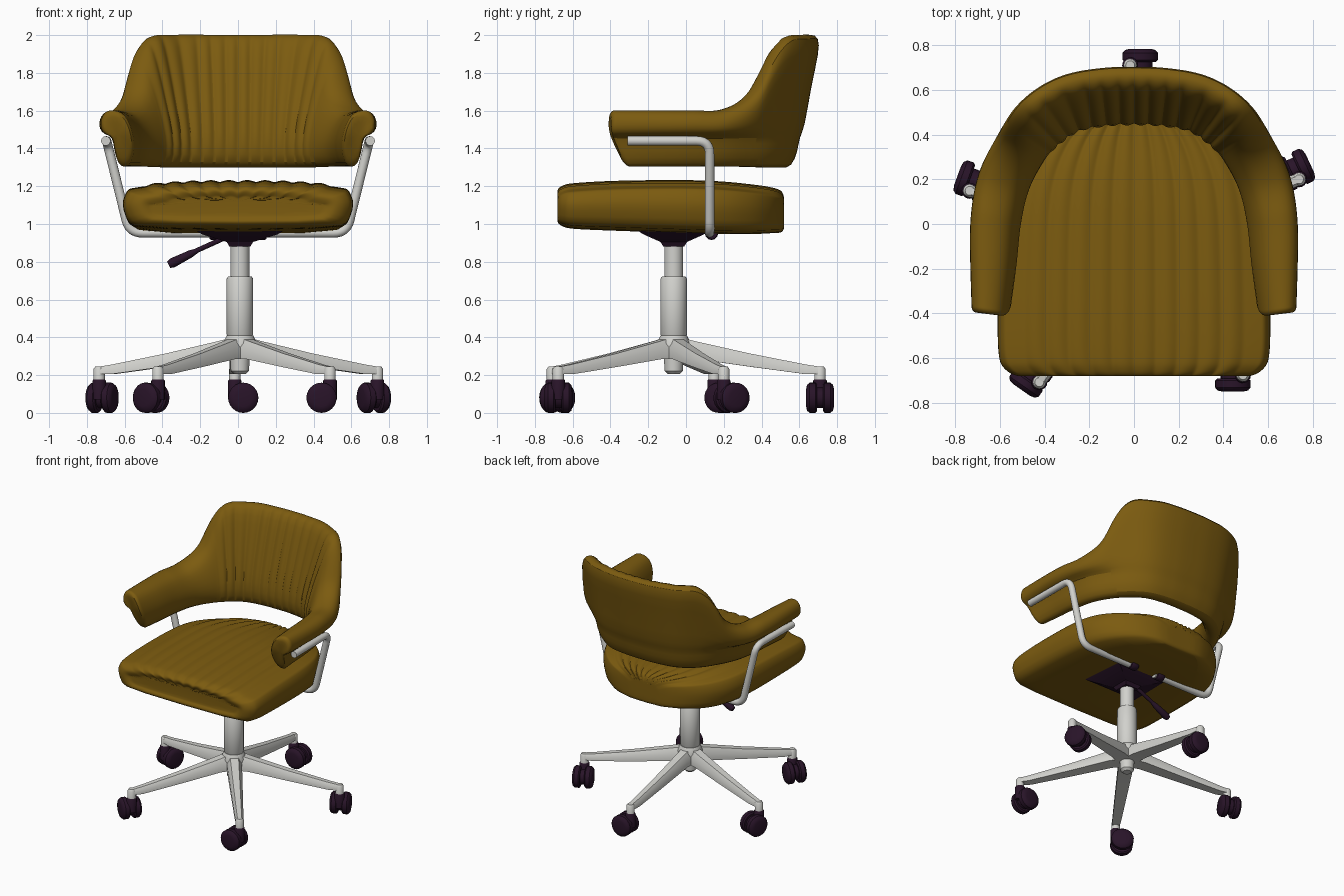
import bpy, bmesh, math
from mathutils import Vector

cube = bpy.data.objects.get("Cube")
if cube:
    bpy.data.objects.remove(cube)


def material(name, rgb):
    m = bpy.data.materials.new(name)
    m.use_nodes = True
    m.diffuse_color = (*rgb, 1)
    node = m.node_tree.nodes["Principled BSDF"]
    node.inputs["Base Color"].default_value = (*rgb, 1)
    node.inputs["Roughness"].default_value = 0.6
    return m


MUSTARD = material("mustard upholstery", (0.2, 0.105, 0.005))
GREY = material("light grey metal", (0.64, 0.64, 0.61))
PLUM = material("dark plum plastic", (0.022, 0.007, 0.022))


def finish(obj, mat, angle=40):
    obj.data.materials.append(mat)
    bpy.ops.object.select_all(action='DESELECT')
    obj.select_set(True)
    bpy.context.view_layer.objects.active = obj
    bpy.ops.object.shade_smooth_by_angle(angle=math.radians(angle))
    return obj


def loft(name, rings, mat, subdiv=0, angle=40):
    """Skin closed rings in order and cap both ends."""
    bm = bmesh.new()
    loops = [[bm.verts.new(p) for p in ring] for ring in rings]
    n = len(loops[0])
    for a, b in zip(loops, loops[1:]):
        for i in range(n):
            j = (i + 1) % n
            bm.faces.new((a[i], a[j], b[j], b[i]))
    bm.faces.new(loops[0])
    bm.faces.new(loops[-1])
    bmesh.ops.recalc_face_normals(bm, faces=bm.faces)
    mesh = bpy.data.meshes.new(name)
    bm.to_mesh(mesh)
    bm.free()
    obj = bpy.data.objects.new(name, mesh)
    bpy.context.collection.objects.link(obj)
    finish(obj, mat, angle)
    if subdiv:
        obj.modifiers.new("soften", 'SUBSURF').levels = subdiv
        obj.modifiers["soften"].render_levels = subdiv
    return obj


def turned(name, profile, mat, center, axis=(0, 0, 1), sides=28):
    """Lathe a (radius, height) profile about an axis through center."""
    rot = Vector((0, 0, 1)).rotation_difference(Vector(axis))
    c = Vector(center)
    steps = [2 * math.pi * k / sides for k in range(sides)]
    rings = [[c + rot @ Vector((r * math.cos(a), r * math.sin(a), h)) for a in steps]
             for r, h in profile]
    return loft(name, rings, mat)


def spline(rows, n):
    """Catmull-Rom samples through rows of numbers, n per segment."""
    out = []
    for i in range(len(rows) - 1):
        p = [rows[max(i - 1, 0)], rows[i], rows[i + 1], rows[min(i + 2, len(rows) - 1)]]
        for k in range(n):
            t = k / n
            out.append([0.5 * (2 * b + (c - a) * t + (2 * a - 5 * b + 4 * c - d) * t * t
                               + (3 * b - a - 3 * c + d) * t ** 3) for a, b, c, d in zip(*p)])
    return out + [list(rows[-1])]


def tube(name, pts, radius, mat, fillet=0.07):
    """Round tube along a path with rounded corners."""
    pts = [Vector(p) for p in pts]
    path = [pts[0]]
    for a, b, c in zip(pts, pts[1:], pts[2:]):
        s, e = b + (a - b).normalized() * fillet, b + (c - b).normalized() * fillet
        path += [s.lerp(b, t / 7).lerp(b.lerp(e, t / 7), t / 7) for t in range(8)]
    path.append(pts[-1])
    rings = []
    for i, p in enumerate(path):
        d = (path[min(i + 1, len(path) - 1)] - path[max(i - 1, 0)]).normalized()
        u = d.cross(Vector((0.3, 0.6, 0.74))).normalized()
        v = d.cross(u)
        rings.append([p + radius * (u * math.cos(k * math.pi / 8) + v * math.sin(k * math.pi / 8))
                      for k in range(16)])
    return loft(name, rings, mat)


# Back and arms: one padded shell swept around the seat.
# Sections are (outward offset, height), from bottom up the inside and down the outside.
ARM = [(.07, 1.30), (.02, 1.315), (-.005, 1.40), (.005, 1.47), (.03, 1.53), (.065, 1.58),
       (.12, 1.60), (.17, 1.605), (.215, 1.59), (.238, 1.55), (.238, 1.505), (.21, 1.472),
       (.15, 1.465), (.145, 1.39), (.11, 1.31)]
BACK = [(.05, 1.295), (.0, 1.315), (-.01, 1.42), (.02, 1.55), (.07, 1.72), (.125, 1.89),
        (.165, 1.985), (.205, 2.008), (.25, 1.99), (.25, 1.91), (.205, 1.72), (.172, 1.50),
        (.145, 1.462), (.138, 1.39), (.105, 1.30)]
# Half plan: x, y, blend from arm to back, width factor
HALF = [(.55, -.40, 0, .75), (.525, -.2, 0, .88), (.505, 0, 0, .96), (.47, .15, .02, 1),
        (.41, .27, .3, 1), (.345, .36, .92, 1), (.25, .425, 1, 1), (.125, .45, 1, 1),
        (0, .455, 1, 1)]
PER = 12
plan = spline([(-x, y, w, k) for x, y, w, k in HALF] + HALF[-2::-1], PER)
rings = []
for i, (x, y, w, k) in enumerate(plan):
    a, b = plan[max(i - 1, 0)], plan[min(i + 1, len(plan) - 1)]
    nrm = Vector((a[1] - b[1], b[0] - a[0])).normalized()
    rib = 0.014 * abs(math.sin(2 * math.pi * i / PER)) * max(0, min(1, 2.5 * w - 1.3))
    front = max(0, min(1, -y / 0.4))
    ring = []
    for j, ((u0, z0), (u1, z1)) in enumerate(zip(ARM, BACK)):
        u, z = k * (u0 + (u1 - u0) * w), z0 + (z1 - z0) * w
        if 1 < j < 7:
            u -= rib
        slope = 0.45 * max(0, 1.5 - z) * front
        ring.append(Vector((x + nrm.x * u, y + nrm.y * u + slope, z)))
    rings.append(ring)


def arm_end(ring):
    """Rounded closing rings for an arm tip."""
    mid = sum(ring, Vector()) / len(ring)
    return [[mid.lerp(p, f) + Vector((0, d, 0)) for p in ring]
            for f, d in ((.6, -.025), (.88, -.022))]


rings = arm_end(rings[0]) + rings + arm_end(rings[-1])[::-1]
loft("back_and_arms", rings, MUSTARD, subdiv=1, angle=60)

# Seat cushion: ribbed sections swept front to back (y, half width, bottom, top)
ROWS = [(-.665, .46, 1.04, 1.14), (-.68, .52, 1.01, 1.175), (-.65, .58, .985, 1.2),
        (-.58, .61, .972, 1.213), (-.35, .613, .962, 1.225), (0, .60, .95, 1.228),
        (.2, .56, .945, 1.22), (.35, .47, .945, 1.205), (.45, .35, .95, 1.19),
        (.505, .22, .955, 1.17), (.52, .12, .98, 1.13)]
EDGE = [(1.0, .62), (.99, .42), (.945, .14), (.89, 0)]
rings = []
for y, hw, lo, hi in spline(ROWS, 4):
    ring = []
    for i in range(-42, 43):
        s = i / 44
        rib = 0.012 * (abs(math.sin(math.pi * i / 7)) - 0.6) if abs(i) <= 35 else -.007
        ring.append((s * hw, y, hi - .04 * abs(s) ** 3 + rib))
    ring += [(s * hw, y, lo + (hi - lo) * f) for s, f in EDGE]
    ring += [(-s * hw, y, lo + (hi - lo) * f) for s, f in EDGE[::-1]]
    rings.append(ring)
loft("seat_cushion", rings, MUSTARD, subdiv=1, angle=60)

# Arm supports and the brackets that hold them under the seat
for side, sx in (("left", 1), ("right", -1)):
    tube(side + "_arm_support", [(sx * .08, .125, .953), (sx * .575, .125, .953),
                                 (sx * .695, .125, 1.44), (sx * .70, -.31, 1.44)], .025, GREY)
    turned(side + "_support_bracket", [(.03, -.03), (.035, -.02), (.035, .02), (.03, .03)],
           PLUM, (sx * .12, .135, .95), (1, 0, 0), 12)

# Column and hub
CX, CY = 0.01, -0.065
turned("gas_lift", [(.05, .70), (.05, .91)], GREY, (CX, CY, 0))
turned("column_sleeve", [(.062, .40), (.07, .415), (.07, .71), (.062, .722)], GREY, (CX, CY, 0))
turned("base_hub", [(.03, .205), (.048, .222), (.052, .29), (.085, .30), (.09, .37), (.07, .41)],
       GREY, (CX, CY, 0))

# Tilt mechanism and lever
corners = ((1, 1), (-1, 1), (-1, -1), (1, -1))
loft("tilt_mechanism", [[(CX + a * hx, CY + b * hy, z) for a, b in corners]
                        for hx, hy, z in ((.055, .055, .88), (.07, .07, .905),
                                          (.20, .16, .945), (.24, .20, .97))], PLUM, angle=20)
tube("height_lever", [(-.04, -.06, .94), (-.25, -.06, .845)], .013, PLUM)
aim = Vector((-.15, 0, -.075)).normalized()
turned("lever_grip", [(.012, 0), (.02, .04), (.026, .15), (.018, .17)], PLUM,
       (-.215, -.06, .86), aim, 16)

# Five legs, each with a swivelling twin-wheel caster
SWIVEL = (0, 70, 145, 180, 115)
SECTION = ((1, 0), (1, .55), (.55, 1), (-.55, 1), (-1, .55), (-1, 0))
STEPS = ((.03, .055, .285, .40), (.12, .052, .285, .378), (.40, .042, .245, .315),
         (.70, .031, .205, .256), (.785, .026, .205, .243))
for i, turn in enumerate(SWIVEL):
    ang = math.radians(92 + 72 * i)
    out = Vector((math.cos(ang), math.sin(ang), 0))
    across = Vector((-out.y, out.x, 0))
    hub = Vector((CX, CY, 0))
    loft(f"leg_{i + 1}", [[hub + out * r + across * w * a + Vector((0, 0, lo + (hi - lo) * f))
                           for a, f in SECTION] for r, w, lo, hi in STEPS], GREY, angle=35)
    tip = hub + out * .775
    turned(f"caster_stem_{i + 1}", [(.03, .15), (.03, .232), (.02, .246)], GREY, tip, sides=16)
    turned(f"caster_socket_{i + 1}", [(.036, .07), (.036, .17), (.03, .178)], PLUM, tip, sides=16)
    roll = Vector((math.cos(math.radians(turn)), math.sin(math.radians(turn)), 0))
    axle = Vector((-roll.y, roll.x, 0))
    mid = tip + roll * .045 + Vector((0, 0, .08))
    turned(f"caster_body_{i + 1}", [(.055, -.03), (.055, .03)], PLUM, mid, axle, 20)
    for side, s in (("a", 1), ("b", -1)):
        turned(f"caster_wheel_{i + 1}{side}",
               [(.07, -.027), (.08, -.018), (.08, .012), (.068, .026), (.045, .031)],
               PLUM, mid + axle * s * .043, axle * s, 24)
